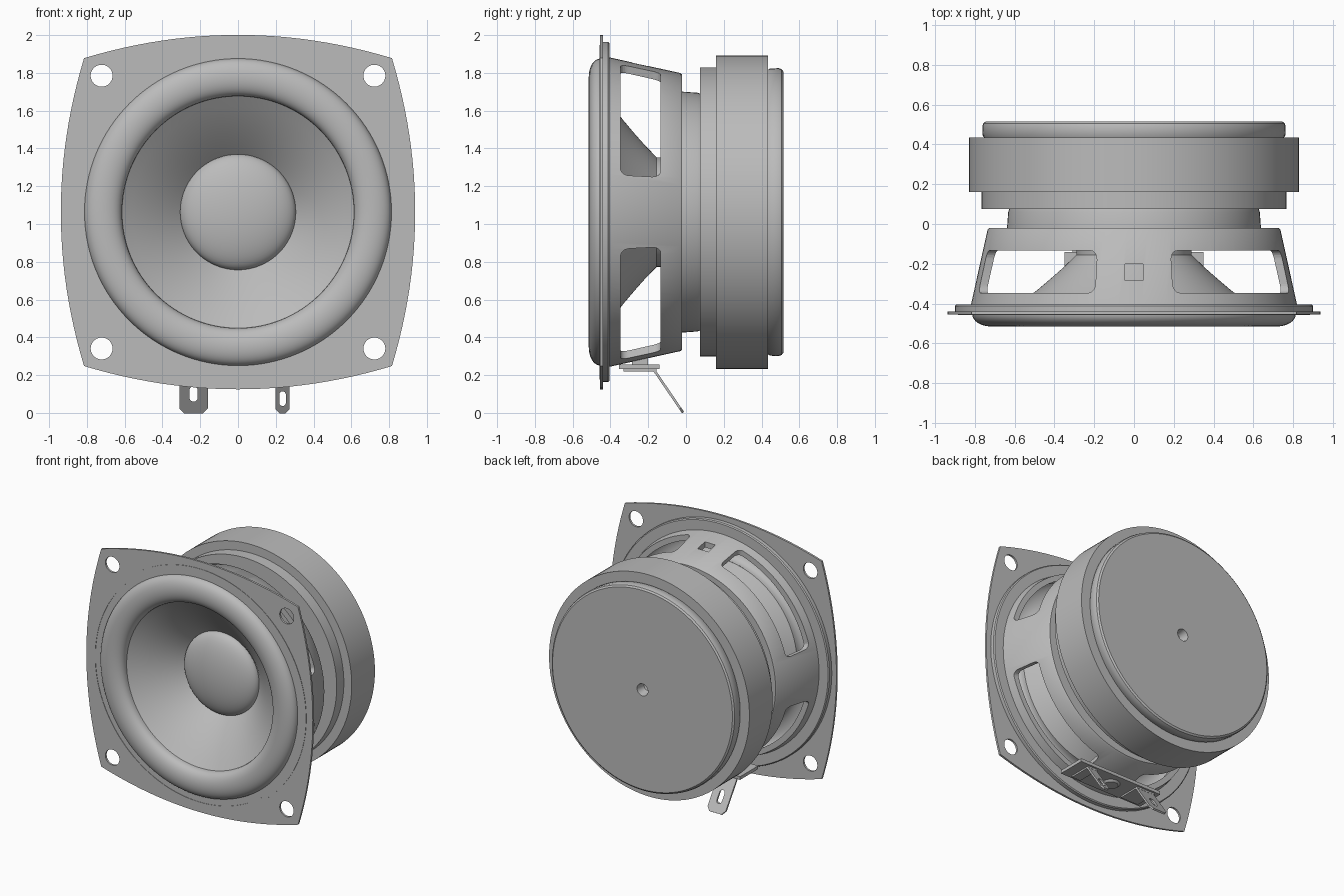
import bpy, bmesh, math
from math import sin, cos, pi, radians
from mathutils import Vector, Matrix

if "Cube" in bpy.data.objects:
    bpy.data.objects.remove(bpy.data.objects["Cube"])

AXIS = 1.063     # height of the speaker's axis
SEGS = 128

grey = bpy.data.materials.new("plain grey")
grey.use_nodes = True
grey.diffuse_color = (0.5, 0.5, 0.5, 1)
grey.node_tree.nodes["Principled BSDF"].inputs["Base Color"].default_value = (0.5, 0.5, 0.5, 1)


def finish(name, bm):
    bmesh.ops.recalc_face_normals(bm, faces=bm.faces)
    mesh = bpy.data.meshes.new(name)
    bm.to_mesh(mesh)
    bm.free()
    mesh.materials.append(grey)
    ob = bpy.data.objects.new(name, mesh)
    bpy.context.collection.objects.link(ob)
    return ob


def activate(ob):
    bpy.ops.object.select_all(action='DESELECT')
    ob.select_set(True)
    bpy.context.view_layer.objects.active = ob


def smooth(ob, angle=32):
    activate(ob)
    bpy.ops.object.shade_smooth_by_angle(angle=radians(angle))
    return ob


def cut(ob, cutters):
    activate(ob)
    for c in cutters:
        mod = ob.modifiers.new("cut", 'BOOLEAN')
        mod.operation = 'DIFFERENCE'
        mod.object = c
        bpy.ops.object.modifier_apply(modifier=mod.name)
        bpy.data.objects.remove(c)
    return ob


def lathe(name, profile, closed=True):
    """Turn (radius, y) points about the speaker's axis."""
    bm = bmesh.new()
    rings = []
    for r, y in profile:
        if r == 0:
            rings.append([bm.verts.new((0, y, AXIS))] * SEGS)
        else:
            rings.append([bm.verts.new((r * cos(2 * pi * i / SEGS), y,
                                        AXIS + r * sin(2 * pi * i / SEGS))) for i in range(SEGS)])
    pairs = list(zip(rings, rings[1:]))
    if closed:
        pairs.append((rings[-1], rings[0]))
    for a, b in pairs:
        for i in range(SEGS):
            j = (i + 1) % SEGS
            corners = list(dict.fromkeys([a[i], a[j], b[j], b[i]]))
            if len(corners) > 2:
                bm.faces.new(corners)
    return smooth(finish(name, bm))


def prism(name, outline, offset):
    """Extrude a closed 3D outline; offset maps each point to its far side."""
    bm = bmesh.new()
    near = [bm.verts.new(p) for p in outline]
    far = [bm.verts.new(offset(Vector(p))) for p in outline]
    bm.faces.new(near)
    bm.faces.new(far[::-1])
    for i in range(len(near)):
        j = (i + 1) % len(near)
        bm.faces.new([near[j], near[i], far[i], far[j]])
    return finish(name, bm)


def box(name, x0, x1, y0, y1, z0, z1):
    pts = [(x0, y0, z0), (x1, y0, z0), (x1, y1, z0), (x0, y1, z0)]
    return prism(name, pts, lambda p: p + Vector((0, 0, z1 - z0)))


def rounded_rect(cx, cy, hx, hy, r, n=6):
    pts = []
    for k, (sx, sy) in enumerate([(1, 1), (-1, 1), (-1, -1), (1, -1)]):
        for i in range(n + 1):
            a = pi / 2 * (k + i / n)
            pts.append((cx + sx * (hx - r) + r * cos(a), cy + sy * (hy - r) + r * sin(a)))
    return pts


def disc_cutter(x, z, r):
    pts = [(x + r * cos(2 * pi * i / 40), -0.6, z + r * sin(2 * pi * i / 40)) for i in range(40)]
    return prism("hole_cutter", pts, lambda p: p + Vector((0, 0.4, 0)))


# Mounting plate with four bowed sides, screw holes and a round opening
outline = []
for side in range(4):
    a = side * pi / 2
    for i in range(24):
        t = 1 - i / 12
        u, v = 0.815 * t, 0.815 + 0.123 * (1 - t * t)
        outline.append((u * cos(a) - v * sin(a), -0.455, AXIS + u * sin(a) + v * cos(a)))
plate = prism("mounting_plate", outline, lambda p: p + Vector((0, 0.015, 0)))
holes = [disc_cutter(sx * 0.722, AXIS + sz * 0.722, 0.058) for sx in (-1, 1) for sz in (-1, 1)]
smooth(cut(plate, holes + [disc_cutter(0, AXIS, 0.79)]))

# Rings pressed into the plate, front and back
lathe("plate_bead", [(0.862, -0.45), (0.862, -0.458), (0.885, -0.458), (0.885, -0.45)])
lathe("rear_flange", [(0.78, -0.442), (0.9, -0.442), (0.9, -0.412), (0.893, -0.405), (0.78, -0.405)])

# Rubber surround: a half roll
roll = [(0.714 + 0.1 * cos(a), -0.44 - 0.075 * sin(a) ** 0.8)
        for a in [pi * i / 20 for i in range(20)]] + [(0.614, -0.44)]
inner = [(0.714 + (r - 0.714) * 0.9, y + 0.012) for r, y in reversed(roll)]
lathe("surround", roll + inner)

# Cone, dust cap and voice coil tube
front = [(0.62, -0.445), (0.56, -0.402), (0.49, -0.35), (0.42, -0.291), (0.35, -0.229), (0.285, -0.165)]
lathe("cone", front + [(r, y + 0.015) for r, y in reversed(front)])
lathe("dust_cap", [(0.306 * sin(t), -0.187 - 0.1 * cos(t)) for t in [pi / 2 * i / 14 for i in range(15)]], False)
lathe("voice_coil_tube", [(0.27, -0.17), (0.29, -0.17), (0.29, -0.02), (0.27, -0.02)])

# Basket: tapered wall and floor, pierced by four windows on the diagonals
basket = lathe("basket", [(0.82, -0.41), (0.736, -0.03), (0.728, -0.02), (0.3, -0.02),
                          (0.3, -0.045), (0.695, -0.045), (0.78, -0.41)])
cutters = []
for k in range(4):
    mid = pi / 4 + k * pi / 2
    edge = rounded_rect(0, -0.24, 0.54, 0.106, 0.045)
    # subdivide the long sides so the cutter follows the curve
    shape = []
    for (a, y), (b, w) in zip(edge, edge[1:] + edge[:1]):
        n = 16 if abs(a - b) > 0.3 else 1
        shape += [(a + (b - a) * i / n, y + (w - y) * i / n) for i in range(n)]
    pts = [(0.6 * cos(mid + a), y, AXIS + 0.6 * sin(mid + a)) for a, y in shape]
    cutters.append(prism("window_cutter", pts, lambda p: Vector(
        (p.x * 1.6, p.y, AXIS + (p.z - AXIS) * 1.6))))
cutters.append(box("square_cutter", -0.044, 0.044, -0.285, -0.2, AXIS + 0.6, AXIS + 0.9))
smooth(cut(basket, cutters))

# Motor: neck, front pole plate, magnet and rear pole plate with a vent
lathe("neck", [(0, -0.025), (0.638, -0.025), (0.632, 0.06), (0.625, 0.08), (0, 0.08)])
lathe("front_pole_plate", [(0, 0.075), (0.765, 0.075), (0.765, 0.165), (0, 0.165)])
lathe("magnet", [(0, 0.16), (0.83, 0.16), (0.83, 0.435), (0, 0.435)])
lathe("rear_pole_plate", [(0, 0.42), (0.745, 0.42), (0.76, 0.445), (0.762, 0.49), (0.757, 0.506), (0.745, 0.515),
                          (0.045, 0.515), (0.032, 0.45), (0, 0.435)])

# Terminal board under the basket
box("terminal_board", -0.35, 0.35, -0.355, -0.14, 0.232, 0.256)
box("board_mount", -0.05, 0.05, -0.285, -0.2, 0.25, 0.31)
bm = bmesh.new()
bmesh.ops.create_cone(bm, cap_ends=True, segments=32, radius1=0.05, radius2=0.065, depth=0.014,
                      matrix=Matrix.Translation((0, -0.245, 0.226)))
smooth(finish("board_rivet", bm))


# Solder tabs: a flat foot and a sloping slotted blade
def solder_tab(name, x, half, chamfer, slot_half, slot_z, slot_len):
    box(name + "_foot", x - half, x + half, -0.33, -0.155, 0.22, 0.234)

    def on_slope(u, z):
        return (u, -0.01 - (z - 0.005) * 0.15 / 0.22, z)
    shape = [(-half, 0.228), (-half, 0.005 + chamfer), (chamfer - half, 0.005),
             (half - chamfer, 0.005), (half, 0.005 + chamfer), (half, 0.228)]
    blade = prism(name + "_blade", [on_slope(x + u, z) for u, z in shape],
                  lambda p: p + Vector((0, -0.011, -0.007)))
    slot = rounded_rect(x, slot_z, slot_half, slot_len, slot_half - 0.002)
    cutter = prism("slot_cutter", [(u, -0.3, z) for u, z in slot],
                   lambda p: p + Vector((0, 0.4, 0)))
    cut(blade, [cutter])


solder_tab("right_tab", -0.235, 0.075, 0.025, 0.021, 0.1, 0.04)
solder_tab("left_tab", 0.236, 0.037, 0.022, 0.017, 0.075, 0.038)
